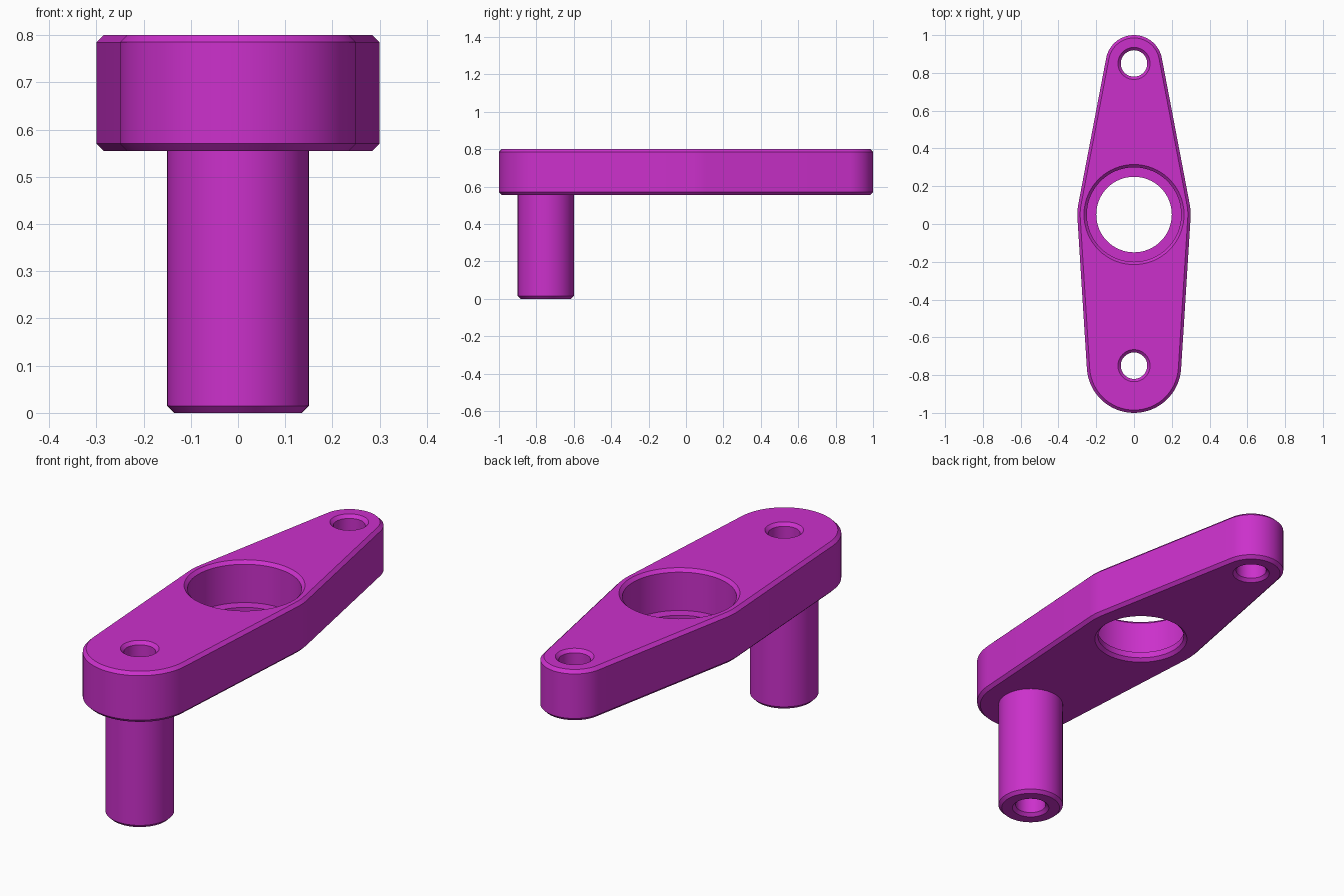
import bpy, bmesh, math

if "Cube" in bpy.data.objects:
    bpy.data.objects.remove(bpy.data.objects["Cube"])

SEG = 64
CH = 0.015                      # chamfer size
TOP, BOTTOM = 0.80, 0.555       # plate faces
FRONT, MID, BACK = (-0.75, 0.25), (0.05, 0.30), (0.85, 0.15)   # (y, radius) of the lobes

mat = bpy.data.materials.new("magenta")
mat.diffuse_color = (0.60, 0.03, 0.60, 1)
mat.use_nodes = True
mat.node_tree.nodes["Principled BSDF"].inputs["Base Color"].default_value = mat.diffuse_color


def skin(name, rings, cap=True):
    """Join a stack of equal-length closed rings into a mesh object."""
    bm = bmesh.new()
    loops = [[bm.verts.new(p) for p in ring] for ring in rings]
    for a, b in zip(loops, loops[1:]):
        n = len(a)
        for i in range(n):
            j = (i + 1) % n
            bm.faces.new((a[i], a[j], b[j], b[i]))
    if cap:
        bm.faces.new(loops[0][::-1])
        bm.faces.new(loops[-1])
    me = bpy.data.meshes.new(name)
    bm.to_mesh(me)
    bm.free()
    me.materials.append(mat)
    ob = bpy.data.objects.new(name, me)
    bpy.context.collection.objects.link(ob)
    return ob


def lathe(name, profile, y, cap=True):
    """Spin (radius, z) points about the vertical axis at y."""
    turn = [2 * math.pi * i / SEG for i in range(SEG)]
    return skin(name, [[(r * math.cos(t), y + r * math.sin(t), z) for t in turn]
                       for r, z in profile], cap)


def outline(inset, z):
    """Three round lobes joined by their tangent lines."""
    a1 = math.asin((FRONT[1] - MID[1]) / (MID[0] - FRONT[0]))
    a2 = math.asin((MID[1] - BACK[1]) / (BACK[0] - MID[0]))
    arcs = [(FRONT, -math.pi - a1, a1, 32), (MID, a1, a2, 6),
            (BACK, a2, math.pi - a2, 32), (MID, math.pi - a2, math.pi - a1, 6)]
    pts = []
    for (y, r), s, e, n in arcs:
        for i in range(n + 1):
            t = s + (e - s) * i / n
            pts.append(((r - inset) * math.cos(t), y + (r - inset) * math.sin(t), z))
    return pts


def smooth(ob):
    bpy.ops.object.select_all(action='DESELECT')
    ob.select_set(True)
    bpy.context.view_layer.objects.active = ob
    bpy.ops.object.shade_smooth_by_angle(angle=math.radians(30))


# Arm plate with chamfered rims
plate = skin("arm_plate", [outline(CH, BOTTOM), outline(0, BOTTOM + CH),
                           outline(0, TOP - CH), outline(CH, TOP)])

# Cutters: end holes and the stepped central bore; rims flare outward past each face
E = 0.02
small, bore, hole = 0.07, 0.25, 0.20
flare_top = lambda r: [(r, TOP - CH), (r + CH + E, TOP + E)]
flare_low = lambda r: [(r + CH + E, BOTTOM - E), (r, BOTTOM + CH)]
cutters = [
    lathe("back_hole_cutter", flare_low(small) + flare_top(small), BACK[0]),
    lathe("front_hole_cutter", [(small, BOTTOM - E)] + flare_top(small), FRONT[0]),
    lathe("bore_cutter", flare_low(hole) + [(hole, 0.60), (bore, 0.60)] + flare_top(bore), MID[0]),
]
for c in cutters:
    mod = plate.modifiers.new(c.name, 'BOOLEAN')
    mod.operation, mod.solver, mod.object = 'DIFFERENCE', 'EXACT', c
    bpy.context.view_layer.objects.active = plate
    bpy.ops.object.modifier_apply(modifier=mod.name)
    bpy.data.objects.remove(c)
smooth(plate)

# Hollow post under the front lobe, its bore continuing the front hole
post = lathe("post", [(small, BOTTOM), (small, CH), (small + CH, 0),
                      (0.15 - CH, 0), (0.15, CH), (0.15, BOTTOM)], FRONT[0], cap=False)
smooth(post)
